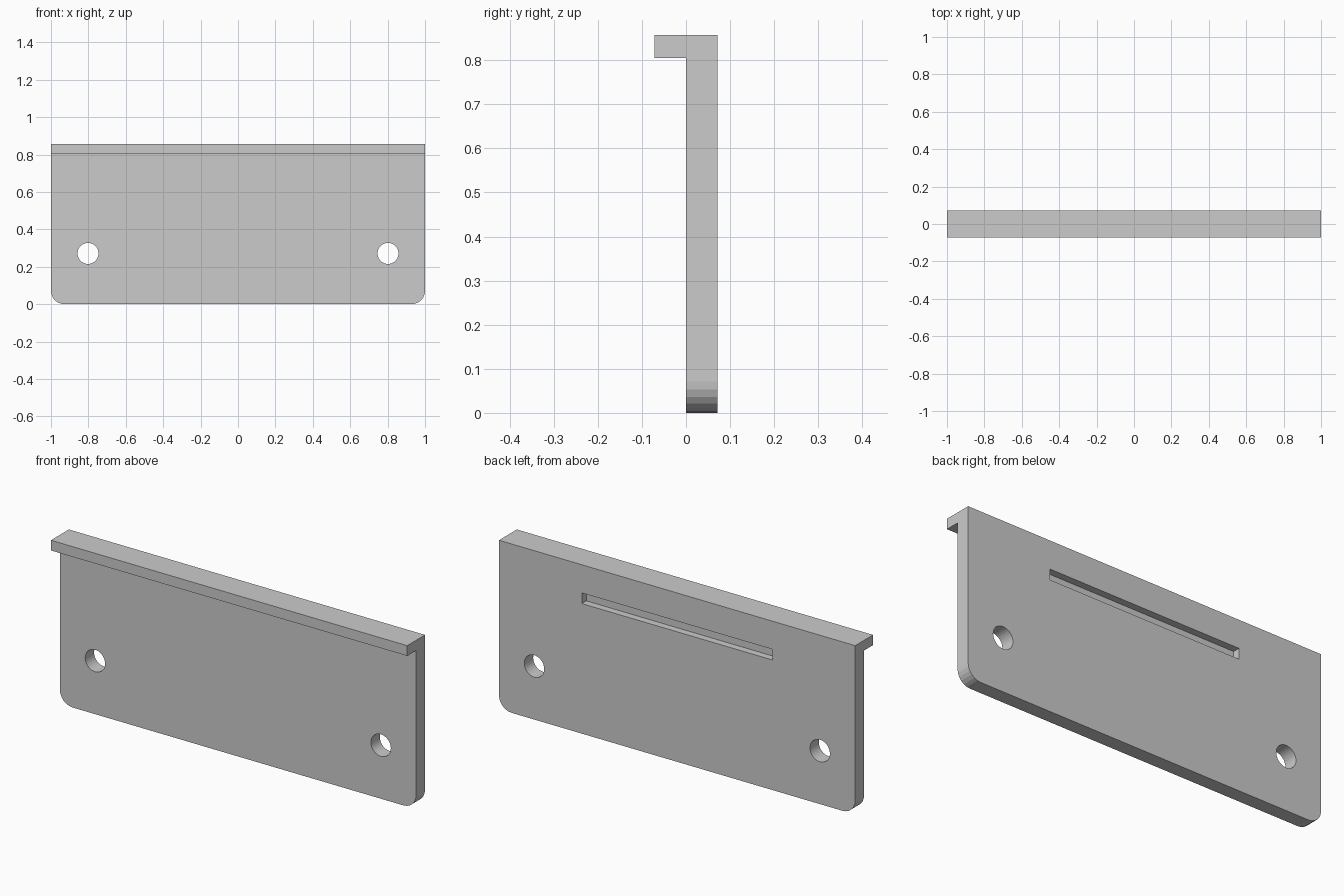
import bpy, bmesh, math

if "Cube" in bpy.data.objects:
    bpy.data.objects.remove(bpy.data.objects["Cube"])

T = 0.0715            # plate thickness, also the lip overhang
H = 0.857             # full height
LIP_Z = 0.805         # underside of the lip


def cut(target, cutter):
    cutter.hide_render = True
    mod = target.modifiers.new("cut", 'BOOLEAN')
    mod.operation, mod.solver, mod.object = 'DIFFERENCE', 'EXACT', cutter
    bpy.context.view_layer.objects.active = target
    bpy.ops.object.modifier_apply(modifier=mod.name)
    bpy.data.objects.remove(cutter)


# Plate with front lip: L profile extruded along x
profile = [(0, 0), (T, 0), (T, H), (-T, H), (-T, LIP_Z), (0, LIP_Z)]
bm = bmesh.new()
face = bm.faces.new([bm.verts.new((-1, y, z)) for y, z in profile])
ext = bmesh.ops.extrude_face_region(bm, geom=[face])
bmesh.ops.translate(bm, vec=(2, 0, 0),
                    verts=[v for v in ext["geom"] if isinstance(v, bmesh.types.BMVert)])

# Rounded bottom corners
corners = [e for e in bm.edges
           if all(v.co.z < 1e-5 for v in e.verts)
           and abs(e.verts[0].co.x - e.verts[1].co.x) < 1e-5]
bmesh.ops.bevel(bm, geom=corners, offset=0.0715, segments=6, profile=0.5, affect='EDGES')
bmesh.ops.recalc_face_normals(bm, faces=bm.faces)
mesh = bpy.data.meshes.new("lipped_plate")
bm.to_mesh(mesh)
bm.free()
plate = bpy.data.objects.new("lipped_plate", mesh)
bpy.context.collection.objects.link(plate)

# Two screw holes
for side in (-1, 1):
    bpy.ops.mesh.primitive_cylinder_add(vertices=32, radius=0.056, depth=0.4,
                                        location=(side * 0.802, T / 2, 0.271),
                                        rotation=(math.pi / 2, 0, 0))
    bpy.context.object.name = "hole_cutter"
    cut(plate, bpy.context.object)

# Blind slot in the back face
depth, z0, z1 = 0.036, 0.660, 0.714
bpy.ops.mesh.primitive_cube_add(size=1, location=(0, T, (z0 + z1) / 2))
slot = bpy.context.object
slot.name = "slot_cutter"
slot.scale = (1.07, 2 * depth, z1 - z0)
cut(plate, slot)
